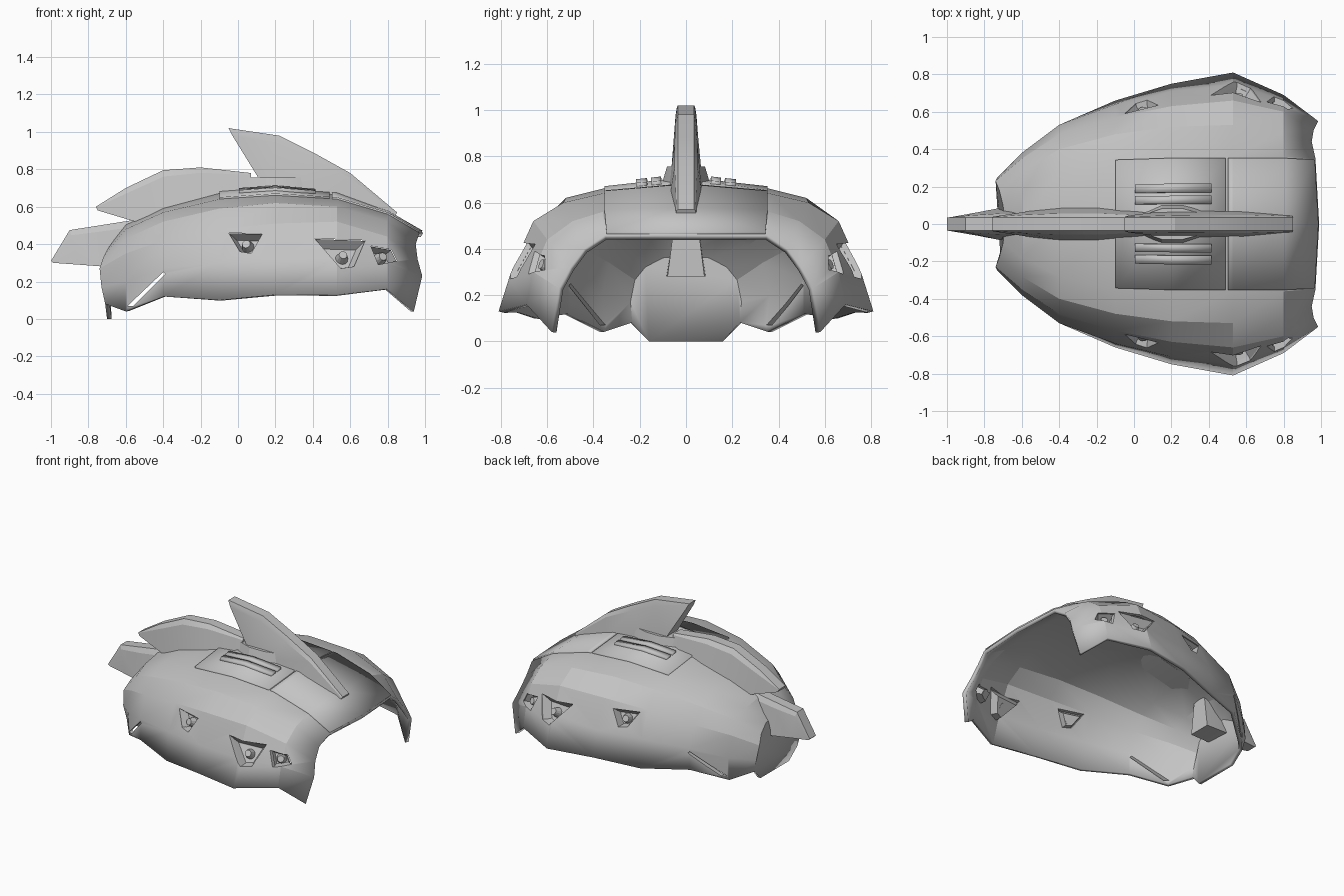
import bpy, bmesh, math
from mathutils import Vector
from mathutils.bvhtree import BVHTree

if "Cube" in bpy.data.objects:
    bpy.data.objects.remove(bpy.data.objects["Cube"])

grey = bpy.data.materials.new("helmet grey")
grey.use_nodes = True
colour = (0.55, 0.55, 0.55, 1)
grey.diffuse_color = colour
grey.node_tree.nodes["Principled BSDF"].inputs["Base Color"].default_value = colour


def finish(name, bm, closed=True, smooth=True):
    """Turn a bmesh into a named, coloured object with outward normals."""
    bmesh.ops.recalc_face_normals(bm, faces=bm.faces)
    if not closed:
        core = Vector((0, 0, 0.2))
        facing = sum(f.normal.dot(f.calc_center_median() - core) * f.calc_area() for f in bm.faces)
        if facing < 0:
            bmesh.ops.reverse_faces(bm, faces=bm.faces)
    mesh = bpy.data.meshes.new(name)
    bm.to_mesh(mesh)
    bm.free()
    mesh.materials.append(grey)
    ob = bpy.data.objects.new(name, mesh)
    bpy.context.collection.objects.link(ob)
    bpy.ops.object.select_all(action="DESELECT")
    bpy.context.view_layer.objects.active = ob
    ob.select_set(True)
    if smooth:
        bpy.ops.object.shade_smooth_by_angle(angle=math.radians(18))
    return ob


def solidify(ob, thickness):
    mod = ob.modifiers.new("thickness", "SOLIDIFY")
    mod.thickness = thickness
    mod.offset = -1


def mirror(ob):
    mod = ob.modifiers.new("other side", "MIRROR")
    mod.use_axis = (False, True, False)


def bridge(bm, rows, loop=False):
    """Skin consecutive rows of vertices with quads."""
    for a, b in zip(rows, rows[1:]):
        n = len(a)
        for i in range(n if loop else n - 1):
            j = (i + 1) % n
            bm.faces.new((a[i], a[j], b[j], b[i]))


# Dome rails from ridge to rim: widths and heights at each station
stations = [-.72, -.6, -.4, -.1, .2, .53, .8, .97]
widths = [
    [0] * 8,
    [.1, .18, .28, .35, .36, .36, .36, .35],
    [.18, .28, .4, .48, .52, .53, .49, .44],
    [.23, .35, .48, .57, .63, .66, .6, .5],
    [.25, .38, .53, .64, .71, .75, .66, .55],
    [.24, .37, .53, .66, .75, .81, .69, .58]]
heights = [
    [.38, .51, .6, .68, .7, .67, .57, .46],
    [.37, .48, .57, .64, .66, .64, .56, .46],
    [.33, .43, .52, .59, .62, .6, .52, .4],
    [.27, .35, .42, .48, .51, .52, .44, .32],
    [.17, .2, .27, .3, .31, .32, .3, .23],
    [.08, .04, .12, .1, .13, .13, .16, .04]]
back_x = [-.69, -.7, -.72, -.74, -.73, -.71]
brow_x = [.99, .97, .95, .96, .985, .94]


def rail_point(s, r):
    x = back_x[r] if s == 0 else brow_x[r] if s == 7 else stations[s]
    return Vector((x, widths[r][s], heights[r][s]))


def dome(u, v):
    """Point on the dome at station u and rail v; negative v is the far side."""
    w = abs(v)
    s, r = min(int(u), 6), min(int(w), 4)
    low = rail_point(s, r).lerp(rail_point(s + 1, r), u - s)
    high = rail_point(s, r + 1).lerp(rail_point(s + 1, r + 1), u - s)
    p = low.lerp(high, w - r)
    return Vector((p.x, math.copysign(p.y, v), p.z))


def steps(a, b):
    return [a] + [i for i in range(-5, 8) if a < i < b] + [b]


def patch(bm, u0, u1, v0, v1, lift=0):
    rows = [[bm.verts.new(dome(u, v) + Vector((0, 0, lift))) for v in steps(v0, v1)]
            for u in steps(u0, u1)]
    bridge(bm, rows)
    return rows


# Main open shell with a flat nape plate
bm = bmesh.new()
rows = patch(bm, 0, 7, -5, 5)
tips = [bm.verts.new((-.7, y, 0)) for y in (.16, -.16)]
bm.faces.new(rows[0] + tips)
bmesh.ops.recalc_face_normals(bm, faces=bm.faces)
tree = BVHTree.FromBMesh(bm)
shell = finish("helmet_shell", bm, closed=False)
solidify(shell, 0.025)

# Side ports and rear flank slots, cut through the shell
ports = {
    "ear_port": [(-.05, .46), (.13, .455), (.07, .35), (.01, .36)],
    "cheek_port": [(.41, .43), (.68, .42), (.62, .28), (.55, .27)],
    "front_port": [(.71, .39), (.82, .37), (.85, .31), (.75, .29)]}
slot = [(-.59, .07), (-.56, .07), (-.39, .24), (-.4, .25)]

bm = bmesh.new()
for outline in list(ports.values()) + [slot]:
    for side in (1, -1):
        ends = [[bm.verts.new((x, side * y, z)) for x, z in outline] for y in (.2, 1.2)]
        bridge(bm, ends, loop=True)
        for end in ends:
            bm.faces.new(end)
cutter = finish("port_cutter", bm, smooth=False)
cutter.hide_render = True
cut = shell.modifiers.new("ports", "BOOLEAN")
cut.object = cutter
cut.solver = "EXACT"
bpy.context.view_layer.objects.active = shell
for mod in list(shell.modifiers):
    if mod.type in {"SOLIDIFY", "BOOLEAN"}:
        bpy.ops.object.modifier_apply(modifier=mod.name)
bpy.data.objects.remove(cutter)

# Recessed sockets with a bolt in each port
for name, outline in ports.items():
    hits = [tree.ray_cast(Vector((x, 2, z)), Vector((0, -1, 0)))[0] for x, z in outline]
    hits = [h for h in hits if h]
    centre = sum(hits, Vector()) / len(hits)
    normal = (hits[0] - hits[2]).cross(hits[1] - hits[3]).normalized()
    if normal.y < 0:
        normal.negate()
    bm = bmesh.new()
    rim = [bm.verts.new(h - normal * .006) for h in hits]
    floor = [bm.verts.new(centre + (h - centre) * .65 - normal * .06) for h in hits]
    bridge(bm, [rim, floor], loop=True)
    bm.faces.new(floor)
    mirror(finish(name + "_socket", bm, closed=False, smooth=False))
    bm = bmesh.new()
    turn = normal.to_track_quat("Z", "Y").to_matrix().to_4x4()
    turn.translation = centre - normal * .04
    bmesh.ops.create_cone(bm, cap_ends=True, segments=12, radius1=.034, radius2=.022,
                          depth=.045, matrix=turn)
    mirror(finish(name + "_bolt", bm))

# Raised roof plates, split by a cross seam, and the slats beside the crest
for name, u0, u1, v0, v1 in (
        ("brow_plate", 4.92, 6.98, -.98, .98),
        ("roof_plate", 3.0, 4.88, -.98, .98)):
    bm = bmesh.new()
    patch(bm, u0, u1, v0, v1, lift=.01)
    solidify(finish(name, bm, closed=False), .02)
for name, v0, v1 in (("inner_slat", .3, .42), ("outer_slat", .47, .6)):
    bm = bmesh.new()
    patch(bm, 3.35, 4.65, v0, v1, lift=.025)
    slat = finish(name, bm, closed=False)
    solidify(slat, .03)
    mirror(slat)


def fin(name, sections, crown=.035):
    """Blade lofted through sections: top x, top z, base x, base z, base half-width."""
    bm = bmesh.new()
    rows = []
    for tx, tz, bx, bz, w in sections:
        top, base = Vector((tx, 0, tz)), Vector((bx, 0, bz))
        edge = top.lerp(base, .15)
        half = [(top, crown), (edge, crown + (w - crown) * .4), (base, w)]
        ring = [p + Vector((0, y, 0)) for p, y in half]
        ring += [p - Vector((0, y, 0)) for p, y in reversed(half)]
        rows.append([bm.verts.new(p) for p in ring])
    bridge(bm, rows, loop=True)
    bm.faces.new(rows[0])
    bm.faces.new(rows[-1])
    finish(name, bm)


# Crest blades along the ridge
fin("front_crest", [(-.05, 1.02, -.03, .98, .045), (.22, .98, .13, .72, .065),
                    (.42, .88, .3, .7, .07), (.6, .78, .58, .63, .07),
                    (.85, .57, .83, .53, .05)])
fin("rear_crest", [(.07, .78, .07, .71, .06), (-.2, .81, -.18, .62, .09),
                   (-.4, .795, -.38, .57, .09), (-.6, .7, -.55, .52, .07),
                   (-.76, .6, -.75, .58, .04)])
fin("tail_crest", [(-.55, .53, -.55, .28, .08), (-.74, .5, -.72, .28, .085),
                   (-.9, .475, -.85, .29, .06), (-1, .31, -.99, .3, .035)])

# Mount under the front crest
bm = bmesh.new()
plan = [(.04, .06), (.15, .11), (.26, .11), (.4, .06)]
plan += [(x, -y) for x, y in reversed(plan)]
ends = [[bm.verts.new((x, y * k, z)) for x, y in plan] for z, k in ((.66, 1), (.755, .75))]
bridge(bm, ends, loop=True)
for end in ends:
    bm.faces.new(end)
finish("crest_mount", bm)
